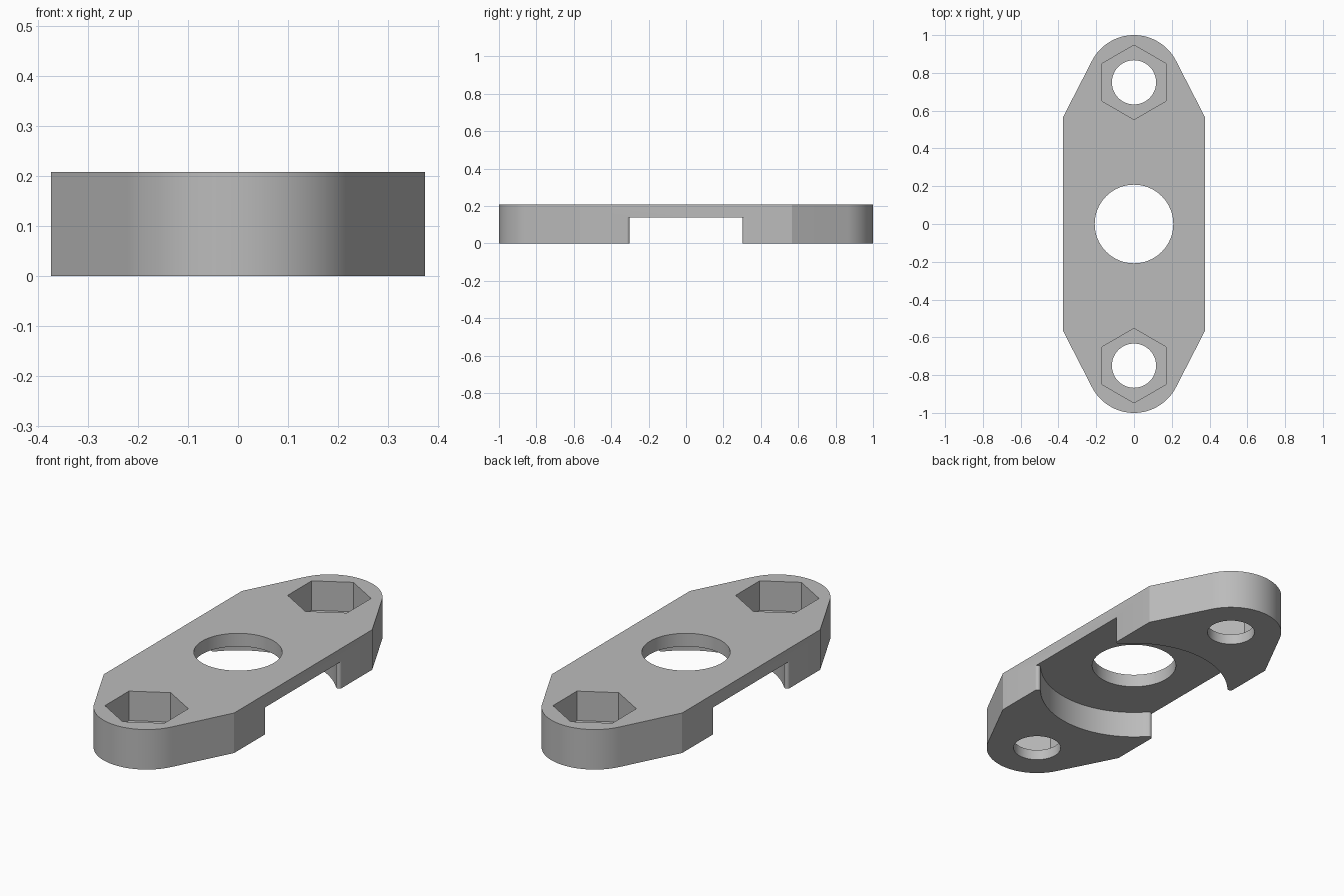
import bpy, bmesh
from math import pi, cos, sin, atan2, acos, hypot, radians

if "Cube" in bpy.data.objects:
    bpy.data.objects.remove(bpy.data.objects["Cube"], do_unlink=True)

HEIGHT, RECESS, POCKET_FLOOR = 0.208, 0.14, 0.055
HALF_W, CORNER_Y = 0.375, 0.567
BOLT_Y, END_R = 0.75, 0.25
TIP_R, TIP_Y = 0.015, 0.317

grey = bpy.data.materials.new("plain grey")
grey.use_nodes = True
grey.diffuse_color = (0.5, 0.5, 0.5, 1)
grey.node_tree.nodes["Principled BSDF"].inputs["Base Color"].default_value = (0.5, 0.5, 0.5, 1)


def arc(cx, cy, r, a0, a1, n):
    """Points along an arc, both ends included."""
    return [(cx + r * cos(a0 + (a1 - a0) * i / n),
             cy + r * sin(a0 + (a1 - a0) * i / n)) for i in range(n + 1)]


def circle(cx, cy, r, n, start=0.0):
    return arc(cx, cy, r, start, start + 2 * pi, n)[:-1]


def prism(name, points, z0, z1):
    """Extrude a closed outline between two heights."""
    bm = bmesh.new()
    face = bm.faces.new([bm.verts.new((x, y, z0)) for x, y in points])
    moved = bmesh.ops.extrude_face_region(bm, geom=[face])["geom"]
    for v in moved:
        if isinstance(v, bmesh.types.BMVert):
            v.co.z = z1
    bmesh.ops.recalc_face_normals(bm, faces=bm.faces)
    mesh = bpy.data.meshes.new(name)
    bm.to_mesh(mesh)
    bm.free()
    mesh.materials.append(grey)
    obj = bpy.data.objects.new(name, mesh)
    bpy.context.collection.objects.link(obj)
    return obj


def half_turn(points):
    return points + [(-x, -y) for x, y in points]


# Plate outline: straight sides tapering tangentially into rounded ends
dx, dy = HALF_W, CORNER_Y - BOLT_Y
tangent = atan2(dy, dx) + acos(END_R / hypot(dx, dy))
outline = half_turn([(HALF_W, CORNER_Y)]
                    + arc(0, BOLT_Y, END_R, tangent, pi - tangent, 40)
                    + [(-HALF_W, CORNER_Y)])
plate = prism("flange_plate", outline, 0, HEIGHT)

# Underside recess: a large circle opening through both sides over rounded tips
tip_x = HALF_W - TIP_R
recess_r = hypot(tip_x, TIP_Y) - TIP_R
a = atan2(TIP_Y, tip_x)
right_tip = arc(tip_x, TIP_Y, TIP_R, 0, a - pi, 10)
left_tip = [(-x, y) for x, y in reversed(right_tip)]
recess = half_turn([(HALF_W + 0.1, TIP_Y)] + right_tip
                   + arc(0, 0, recess_r, a, pi - a, 48)[1:-1]
                   + left_tip + [(-HALF_W - 0.1, TIP_Y)])

# Recess, centre bore, bolt holes and hexagonal nut pockets
cutters = [prism("recess_cutter", recess, -0.1, RECESS),
           prism("bore_cutter", circle(0, 0, 0.208, 96), -0.2, 0.4)]
for side in (-1, 1):
    y = side * BOLT_Y
    cutters.append(prism("bolt_hole_cutter", circle(0, y, 0.117, 64), -0.2, 0.4))
    cutters.append(prism("nut_pocket_cutter", circle(0, y, 0.197, 6, pi / 2),
                         POCKET_FLOOR, 0.4))

bpy.ops.object.select_all(action='DESELECT')
plate.select_set(True)
bpy.context.view_layer.objects.active = plate
for cutter in cutters:
    cutter.hide_render = True
    cut = plate.modifiers.new(cutter.name, 'BOOLEAN')
    cut.operation, cut.solver, cut.object = 'DIFFERENCE', 'EXACT', cutter
    bpy.ops.object.modifier_apply(modifier=cut.name)
    bpy.data.objects.remove(cutter, do_unlink=True)

bpy.ops.object.shade_smooth_by_angle(angle=radians(25))
